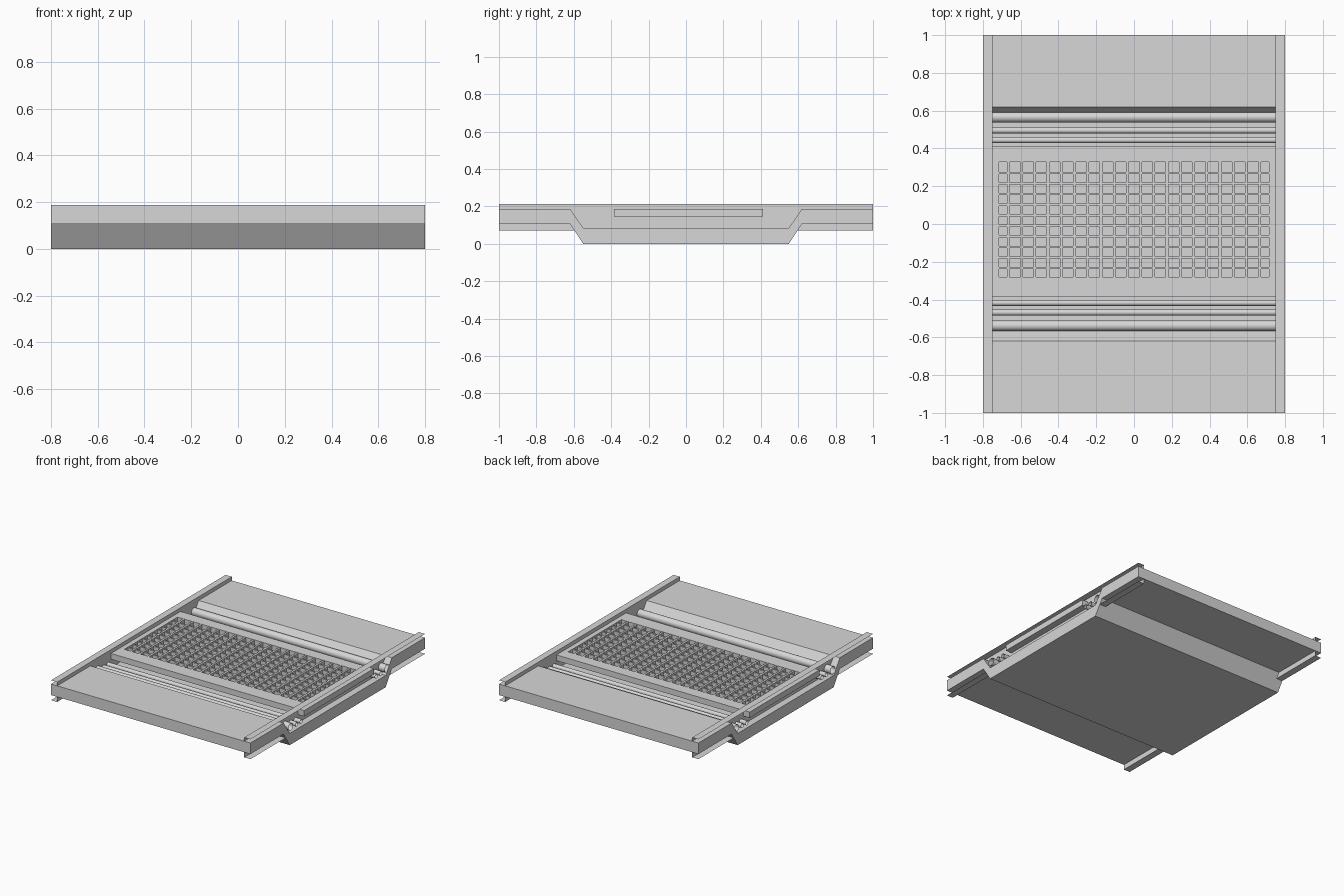
import bpy
import bmesh
import math
from mathutils import Matrix, Vector

cube = bpy.data.objects.get("Cube")
if cube:
    bpy.data.objects.remove(cube, do_unlink=True)

grey = bpy.data.materials.new("plain grey")
grey.use_nodes = True
colour = (0.68, 0.68, 0.68, 1)
grey.diffuse_color = colour
grey.node_tree.nodes["Principled BSDF"].inputs["Base Color"].default_value = colour

HALF_X, HALF_Y, WEB_X = 0.8, 1.0, 0.75


def finish(name, bm):
    mesh = bpy.data.meshes.new(name)
    bm.to_mesh(mesh)
    bm.free()
    mesh.materials.append(grey)
    ob = bpy.data.objects.new(name, mesh)
    bpy.context.collection.objects.link(ob)


def add_box(bm, low, high):
    low, high = Vector(low), Vector(high)
    size = high - low
    matrix = Matrix.Translation((low + high) / 2) @ Matrix.Diagonal((*size, 1))
    bmesh.ops.create_cube(bm, size=1, matrix=matrix)


def extrude_edges(bm, edges, offset):
    result = bmesh.ops.extrude_edge_only(bm, edges=edges)
    verts = [g for g in result["geom"] if isinstance(g, bmesh.types.BMVert)]
    bmesh.ops.translate(bm, vec=offset, verts=verts)


# Stepped tray: a profile in y and z, extruded across the width
half_top = [(HALF_Y, 0.187), (0.62, 0.187), (0.55, 0.085)]
half_bottom = [(0.55, 0.0), (0.62, 0.107), (HALF_Y, 0.107)]
top = half_top + [(-y, z) for y, z in reversed(half_top)]
bottom = [(-y, z) for y, z in reversed(half_bottom)] + half_bottom
bm = bmesh.new()
face = bm.faces.new([bm.verts.new((-HALF_X, y, z)) for y, z in top + bottom])
result = bmesh.ops.extrude_face_region(bm, geom=[face], use_keep_orig=True)
bmesh.ops.translate(bm, vec=(2 * HALF_X, 0, 0),
                    verts=[g for g in result["geom"] if isinstance(g, bmesh.types.BMVert)])
bmesh.ops.recalc_face_normals(bm, faces=bm.faces)
finish("stepped_tray", bm)

# Side rails: thin channels with flanges facing outward
for name, side in (("left_rail", 1), ("right_rail", -1)):
    bm = bmesh.new()
    path = [(HALF_X, 0.214), (WEB_X, 0.214), (WEB_X, 0.07), (HALF_X, 0.07)]
    verts = [bm.verts.new((side * x, -HALF_Y, z)) for x, z in path]
    edges = [bm.edges.new(pair) for pair in zip(verts, verts[1:])]
    extrude_edges(bm, edges, (0, 2 * HALF_Y, 0))
    bmesh.ops.recalc_face_normals(bm, faces=bm.faces)
    finish(name, bm)

# Grate plate: frame around an opening
GRATE_LOW, GRATE_HIGH = 0.145, 0.187
PLATE_Y = (-0.385, 0.413)
OPEN_X, OPEN_Y = 0.715, (-0.281, 0.329)
bm = bmesh.new()
add_box(bm, (-HALF_X, PLATE_Y[0], GRATE_LOW), (HALF_X, OPEN_Y[0], GRATE_HIGH))
add_box(bm, (-HALF_X, OPEN_Y[1], GRATE_LOW), (HALF_X, PLATE_Y[1], GRATE_HIGH))
for x0, x1 in ((-HALF_X, -OPEN_X), (OPEN_X, HALF_X)):
    add_box(bm, (x0, OPEN_Y[0], GRATE_LOW), (x1, OPEN_Y[1], GRATE_HIGH))
finish("grate_frame", bm)

# Crossed bars, set just below the frame
bm = bmesh.new()
for i in range(20):
    x = (i - 9.5) * 0.07
    add_box(bm, (x - 0.007, OPEN_Y[0], GRATE_LOW), (x + 0.007, OPEN_Y[1], GRATE_HIGH - 0.002))
for i in range(10):
    y = 0.0185 + (i - 4.5) * 0.056
    add_box(bm, (-OPEN_X, y - 0.006, GRATE_LOW), (OPEN_X, y + 0.006, GRATE_HIGH - 0.004))
finish("grate_bars", bm)

# Rollers: open tubes, one large and two small at each end of the grate
ROLLERS = [("large", 0.552, 0.0275, 0.128), ("outer_small", 0.482, 0.016, 0.12),
           ("inner_small", 0.431, 0.016, 0.12)]
for end, side in (("back", 1), ("front", -1)):
    for label, distance, radius, height in ROLLERS:
        bm = bmesh.new()
        bmesh.ops.create_circle(bm, segments=32, radius=radius,
                                matrix=Matrix.Rotation(math.pi / 2, 4, "Y"))
        extrude_edges(bm, bm.edges[:], (2 * HALF_X, 0, 0))
        bmesh.ops.translate(bm, vec=(-HALF_X, 0.0135 + side * distance, height), verts=bm.verts)
        bmesh.ops.recalc_face_normals(bm, faces=bm.faces)
        for f in bm.faces:
            f.smooth = True
        finish(f"{end}_{label}_roller", bm)
